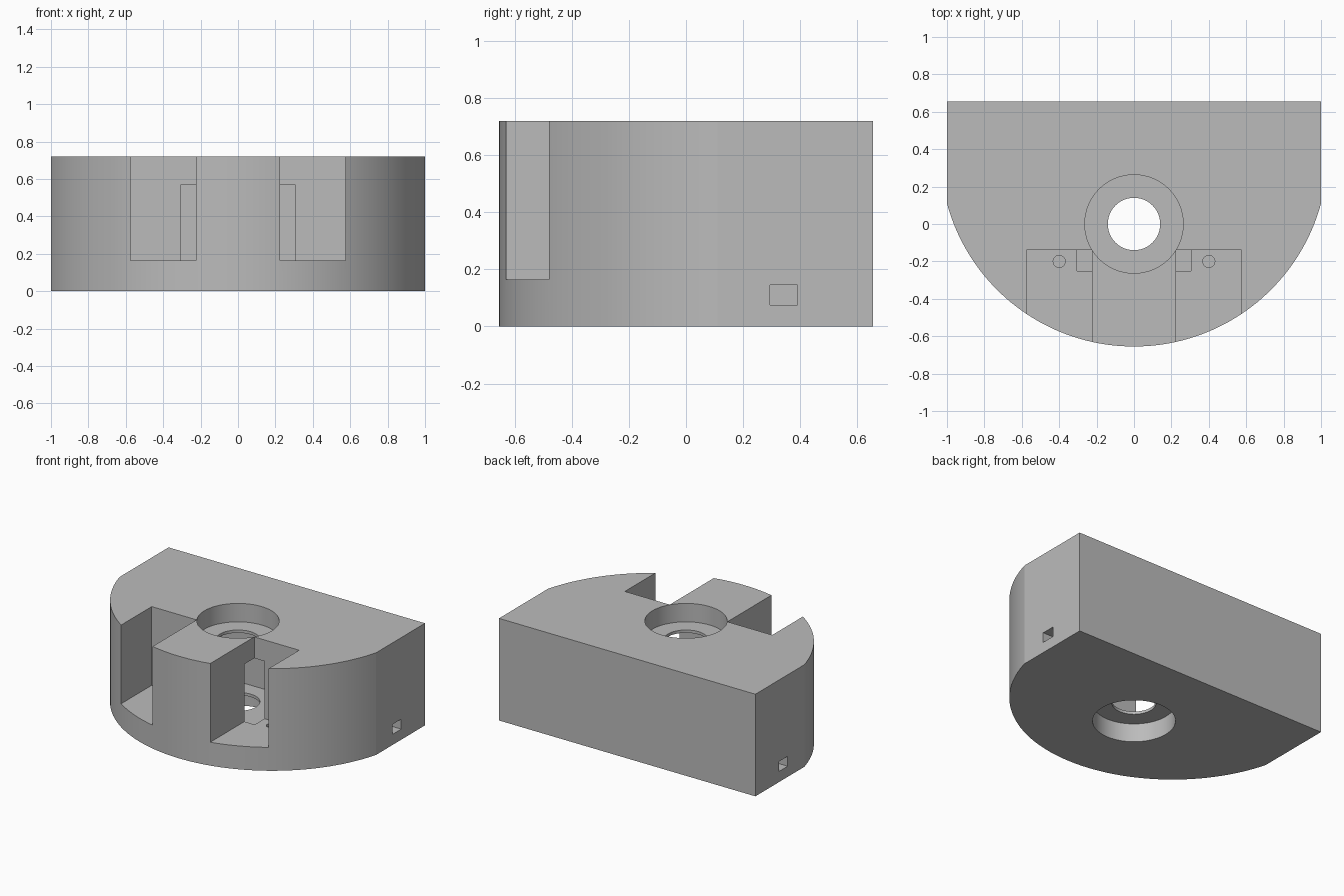
import bpy, bmesh, math

cube = bpy.data.objects.get("Cube")
if cube:
    bpy.data.objects.remove(cube, do_unlink=True)

HEIGHT = 0.72

grey = bpy.data.materials.new("matte_grey")
grey.use_nodes = True
grey.diffuse_color = (0.5, 0.5, 0.5, 1)
grey.node_tree.nodes["Principled BSDF"].inputs["Base Color"].default_value = (0.5, 0.5, 0.5, 1)


def prism(name, outline, z0, z1):
    """Extrude an xy outline between two heights."""
    bm = bmesh.new()
    face = bm.faces.new([bm.verts.new((x, y, z0)) for x, y in outline])
    top = bmesh.ops.extrude_face_region(bm, geom=[face])["geom"]
    for v in top:
        if isinstance(v, bmesh.types.BMVert):
            v.co.z = z1
    bmesh.ops.recalc_face_normals(bm, faces=bm.faces)
    mesh = bpy.data.meshes.new(name)
    bm.to_mesh(mesh)
    bm.free()
    mesh.materials.append(grey)
    obj = bpy.data.objects.new(name, mesh)
    bpy.context.collection.objects.link(obj)
    return obj


def box(x0, x1, y0, y1):
    return [(x0, y0), (x1, y0), (x1, y1), (x0, y1)]


def circle(x, y, r, n):
    return [(x + r * math.cos(math.tau * i / n), y + r * math.sin(math.tau * i / n))
            for i in range(n)]


def cut(target, outline, z0, z1):
    """Subtract a prism and bake the result."""
    cutter = prism("cutter", outline, z0, z1)
    cutter.hide_render = True
    mod = target.modifiers.new("cut", 'BOOLEAN')
    mod.operation = 'DIFFERENCE'
    mod.solver = 'EXACT'
    mod.object = cutter
    graph = bpy.context.evaluated_depsgraph_get()
    baked = bpy.data.meshes.new_from_object(target.evaluated_get(graph))
    target.modifiers.clear()
    target.data = baked
    bpy.data.objects.remove(cutter, do_unlink=True)


# Housing: straight back and sides, bowed front
centre_y, radius = 0.381, 1.036
half = math.asin(1 / radius)
steps = 72
outline = [(1, 0.655), (-1, 0.655)]
for i in range(steps + 1):
    a = -half + 2 * half * i / steps
    outline.append((radius * math.sin(a), centre_y - radius * math.cos(a)))
housing = prism("housing", outline, 0, HEIGHT)

# Inner chamber
cut(housing, box(-0.305, 0.305, -0.25, 0.25), 0.15, 0.57)

# Stepped shaft bore, recessed top and bottom
cut(housing, circle(0, 0, 0.14, 96), -0.1, HEIGHT + 0.1)
cut(housing, circle(0, 0, 0.263, 96), HEIGHT - 0.13, HEIGHT + 0.1)
cut(housing, circle(0, 0, 0.263, 96), -0.1, 0.13)

for side in (1, -1):
    # Front slot
    cut(housing, box(0.225 * side, 0.575 * side, -0.9, -0.14), 0.165, HEIGHT + 0.1)
    # Cable channel from under the slot to the side wall
    channel = [(0.36, -0.24), (0.44, -0.24), (0.44, 0.295),
               (1.1, 0.295), (1.1, 0.39), (0.36, 0.39)]
    cut(housing, [(x * side, y) for x, y in channel], 0.075, 0.145)
    # Cable hole in the slot floor
    cut(housing, circle(0.4 * side, -0.2, 0.032, 48), 0.11, 0.3)

bpy.ops.object.select_all(action='DESELECT')
housing.select_set(True)
bpy.context.view_layer.objects.active = housing
bpy.ops.object.shade_smooth_by_angle(angle=math.radians(10))
